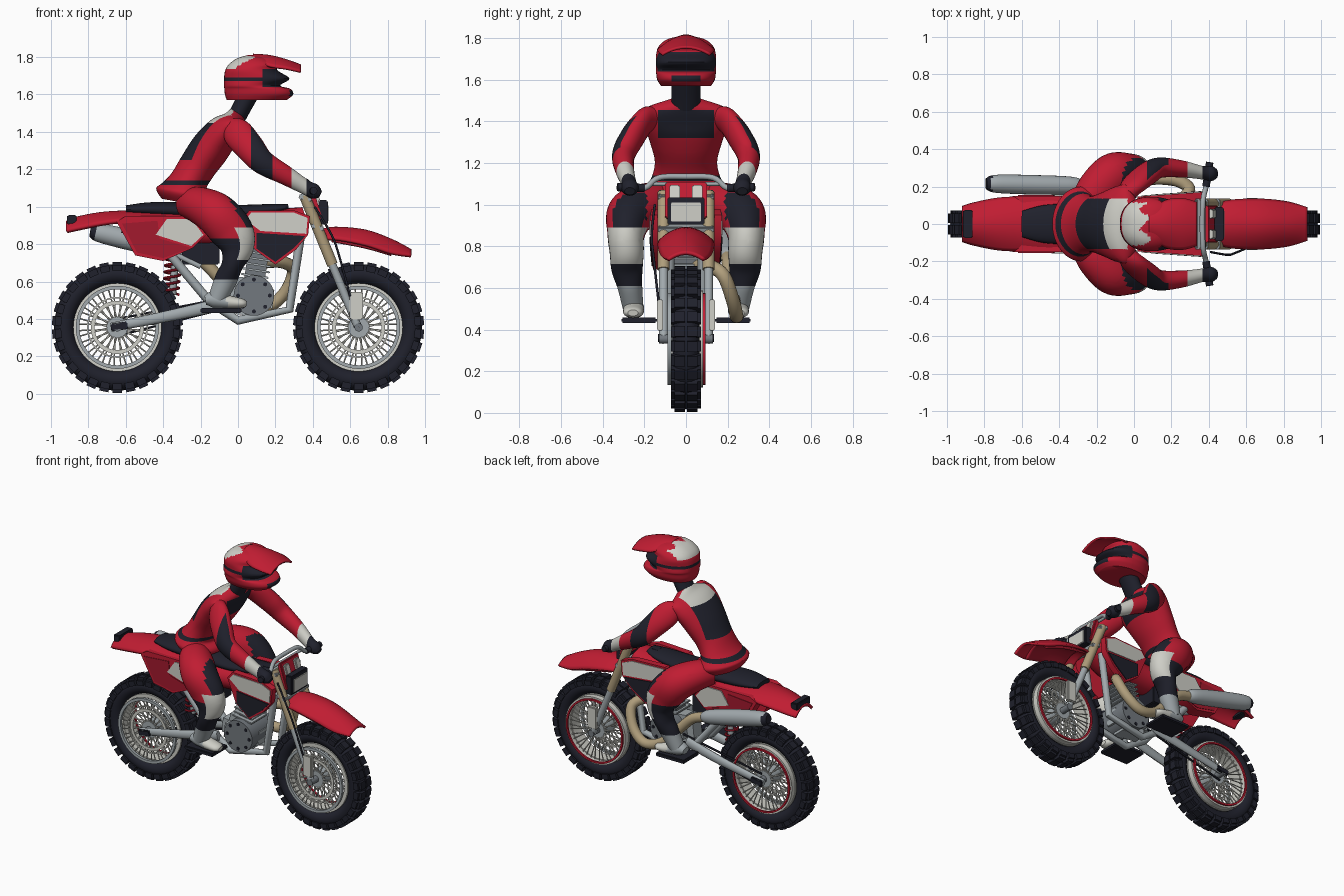
import bpy, bmesh, math
from mathutils import Vector, Matrix

if "Cube" in bpy.data.objects:
    bpy.data.objects.remove(bpy.data.objects["Cube"])

def material(name, r, g, b):
    m = bpy.data.materials.new(name)
    m.use_nodes = True
    m.diffuse_color = (r, g, b, 1)
    m.node_tree.nodes["Principled BSDF"].inputs["Base Color"].default_value = (r, g, b, 1)
    return m

RED, DEEP = material("red", .53, .012, .032), material("deep red", .36, .01, .026)
BLACK, WHITE = material("black", .014, .015, .025), material("warm white", .62, .62, .57)
STEEL, DARK = material("steel", .36, .4, .42), material("dark steel", .17, .19, .21)
GOLD = material("gold", .43, .34, .2)
SIDES = ((-1, "near"), (1, "far"))

def finish(name, bm, mats, rule=None, cuts=()):
    """Split along colour borders, colour faces by rule, shade and link."""
    for axis, value in cuts:
        normal = Vector([float(axis == a) for a in "xyz"])
        bmesh.ops.bisect_plane(bm, geom=bm.verts[:] + bm.edges[:] + bm.faces[:], plane_co=normal * value, plane_no=normal)
    bmesh.ops.recalc_face_normals(bm, faces=bm.faces[:])
    bm.normal_update()
    for f in bm.faces if rule else ():
        f.material_index = int(rule(f.calc_center_median(), f.normal))
    me = bpy.data.meshes.new(name)
    bm.to_mesh(me)
    bm.free()
    for m in mats:
        me.materials.append(m)
    ob = bpy.data.objects.new(name, me)
    bpy.context.collection.objects.link(ob)
    bpy.ops.object.select_all(action='DESELECT')
    bpy.context.view_layer.objects.active = ob
    ob.select_set(True)
    bpy.ops.object.shade_smooth_by_angle(angle=math.radians(40))
    return ob

def spline(pts, k):
    out = []
    for i in range(len(pts) - 1):
        quad = [pts[max(i - 1, 0)], pts[i], pts[i + 1], pts[min(i + 2, len(pts) - 1)]]
        for t in (j / k for j in range(k)):
            out.append([b + .5 * t * (c - a + t * (2*a - 5*b + 4*c - d + t * (3*(b - c) + d - a)))
                        for a, b, c, d in zip(*quad)])
    return out + [list(pts[-1])]

def skin(bm, rings, closed=True, caps=False):
    rows = [[bm.verts.new(p) for p in r] for r in rings]
    n = len(rows[0])
    for a, b in zip(rows, rows[1:]):
        for i in range(n if closed else n - 1):
            bm.faces.new((a[i], a[(i + 1) % n], b[(i + 1) % n], b[i]))
    for row in (rows[0], rows[-1]) if caps else ():
        bm.faces.new(row)

def angles(n):
    return [math.tau * i / n for i in range(n)]

def sweep(name, pts, mats, rule=None, n=24, k=5, ref=(0, 1, 0), cuts=()):
    """Elliptical tube; each point is x, y, z, radius along ref, other radius."""
    P, ref, rings = spline(pts, k), Vector(ref), []
    for i, p in enumerate(P):
        t = (Vector(P[min(i + 1, len(P) - 1)][:3]) - Vector(P[max(i - 1, 0)][:3])).normalized()
        side = (ref - t * t.dot(ref)).normalized()
        rings.append([Vector(p[:3]) + side * p[3] * math.cos(a) + t.cross(side) * p[4] * math.sin(a) for a in angles(n)])
    bm = bmesh.new()
    skin(bm, rings, caps=True)
    return finish(name, bm, mats, rule, cuts)

def pipe(name, pts, r, mat, k=5, n=12, ref=(0, 1, 0)):
    return sweep(name, [(*p, r, r) for p in pts], [mat], None, n, k, ref)

def lathe(name, profile, cx, cz, mat, n=64):
    """Closed (radius, y) profile turned about a cross axle."""
    bm = bmesh.new()
    rings = [[(cx + r * math.cos(a), y, cz + r * math.sin(a)) for r, y in profile] for a in angles(n)]
    skin(bm, rings + rings[:1])
    bmesh.ops.remove_doubles(bm, verts=bm.verts[:], dist=1e-5)
    finish(name, bm, [mat])

def band(name, r0, r1, y0, y1, cx, cz, mat, n=64):
    lathe(name, [(r0, y0), (r1, y0), (r1, y1), (r0, y1)], cx, cz, mat, n)

def box(name, c, size, mat, tilt=0, bevel=.006):
    bm = bmesh.new()
    M = Matrix.Translation(c) @ Matrix.Rotation(tilt, 4, 'Y') @ Matrix.Diagonal((*size, 1))
    bmesh.ops.create_cube(bm, size=1, matrix=M)
    bmesh.ops.bevel(bm, geom=bm.edges[:], offset=bevel, segments=2, affect='EDGES')
    finish(name, bm, [mat])

def plate(name, pts, y0, y1, mat, lean=0):
    bm = bmesh.new()
    skin(bm, [[(x, y + math.copysign(lean, y) * x, z) for x, z in pts] for y in (y0, y1)], caps=True)
    finish(name, bm, [mat])

def arch(name, stations, mat, thick=.012):
    """Curved guard; stations are x, z, half width, edge drop."""
    bm = bmesh.new()
    us = [i / 8 - 1 for i in range(17)]
    skin(bm, [[(x, w * u, z - d * u * u) for u in us] for x, z, w, d in spline(stations, 5)], False)
    mod = finish(name, bm, [mat]).modifiers.new("thickness", 'SOLIDIFY')
    mod.thickness, mod.offset = thick, 0

# Wheels
Z = .355
for tag, cx in (("rear", -.645), ("front", .645)):
    lathe(tag + "_tyre", [(.283 + .055 * math.cos(a), .066 * math.sin(a)) for a in angles(16)], cx, Z, BLACK)
    bm, spokes = bmesh.new(), bmesh.new()
    for a in angles(30):
        turn = Matrix.Translation((cx, 0, Z)) @ Matrix.Rotation(a, 4, 'Y')
        for y, r, w in ((-.06, .317, .022), (-.03, .333, .05), (.03, .333, .05), (.06, .317, .022)):
            M = turn @ Matrix.Translation((0, y, r)) @ Matrix.Diagonal((.05, w, .034, 1))
            bmesh.ops.create_cube(bm, size=1, matrix=M)
    finish(tag + "_tread_knobs", bm, [BLACK])
    for s, twist in ((-1, -.25), (1, .25), (-1, .25), (1, -.25)):
        for a in angles(20):
            p = Vector((math.cos(a + twist) * .05, s * .055, math.sin(a + twist) * .05))
            q = Vector((math.cos(a + twist / 3) * .21, s * .06, math.sin(a + twist / 3) * .21))
            M = Matrix.Translation((p + q) / 2 + Vector((cx, 0, Z))) @ (q - p).to_track_quat('Z', 'Y').to_matrix().to_4x4()
            bmesh.ops.create_cone(spokes, segments=6, radius1=.004, radius2=.004, depth=(q - p).length, matrix=M)
    finish(tag + "_spokes", spokes, [WHITE])
    for part, r0, r1, y0, y1, m in (
            ("rim", .21, .236, -.045, .045, WHITE), ("near_ring", .203, .222, -.088, -.07, STEEL),
            ("far_ring", .208, .22, .082, .094, RED), ("far_flange", .216, .232, .045, .082, WHITE),
            ("inner_ring", .155, .163, -.066, -.056, WHITE), ("brake_disc", .122, .142, -.066, -.06, WHITE),
            ("hub", .008, .055, -.06, .06, STEEL), ("axle", .001, .022, -.13, .13, DARK)):
        band(tag + "_" + part, r0, r1, y0, y1, cx, Z, m)

# Bodywork
sweep("body_core", [(-.62, 0, .9, .1, .04), (-.3, 0, .87, .115, .08), (0, 0, .88, .11, .09),
                    (.2, 0, .9, .13, .09), (.36, 0, .95, .09, .05)], [RED])
sweep("seat", [(-.6, 0, .985, .07, .022), (-.45, 0, .985, .105, .04), (-.2, 0, .975, .1, .045),
               (0, 0, .97, .1, .04), (.18, 0, .985, .08, .03), (.27, 0, 1, .05, .015)], [BLACK])
arch("rear_fender", [(-.915, .915, .09, .05), (-.85, .94, .11, .06), (-.7, .965, .138, .055),
                     (-.5, .97, .14, .04), (-.3, .96, .14, .03)], RED, .02)
box("tail_lamp", (-.888, 0, .93), (.05, .15, .05), BLACK)
box("tank_cap", (.23, 0, 1.0), (.06, .06, .03), BLACK)
arch("front_fender", [(.43, .87, .1, .05), (.52, .885, .125, .06), (.68, .87, .13, .075),
                      (.82, .82, .115, .07), (.925, .765, .085, .03)], RED, .016)
arch("front_fender_underside", [(.5, .865, .11, .05), (.68, .85, .115, .07), (.82, .8, .1, .06)], DEEP)
for s, tag in SIDES:
    plate(tag + "_side_panel", [(-.65, .92), (-.6, .95), (-.25, .95), (-.17, .85), (-.24, .78),
                                (-.4, .71), (-.55, .74)], s * .07, s * .15, RED)
    plate(tag + "_side_panel_inset", [(-.62, .91), (-.43, .925), (-.42, .83), (-.25, .78), (-.4, .725),
                                      (-.54, .755)], s * .149, s * .154, DEEP)
    plate(tag + "_side_panel_patch", [(-.38, .935), (-.25, .935), (-.185, .85), (-.25, .79), (-.44, .85)],
          s * .149, s * .157, WHITE)
    plate(tag + "_shroud", [(.02, .93), (.06, .98), (.3, .98), (.385, .95), (.375, .85), (.31, .77),
                            (.2, .69), (.09, .77)], s * .1, s * .145, RED, .07)
    plate(tag + "_shroud_light_patch", [(.04, .93), (.07, .968), (.3, .968), (.372, .94), (.365, .855), (.12, .87)],
          s * .144, s * .15, WHITE, .07)
    plate(tag + "_shroud_dark_patch", [(.1, .86), (.36, .843), (.3, .78), (.2, .705), (.1, .775)],
          s * .144, s * .151, BLACK, .07)

# Front end
for s, tag in SIDES:
    y = s * .108
    pipe(tag + "_fork_upper", [(.355, y, 1.06), (.505, y, .69)], .029, GOLD, 1, 16)
    pipe(tag + "_fork_lower", [(.5, y, .7), (.64, y, .36)], .022, STEEL, 1, 16)
    box(tag + "_fork_guard", (.632, s * .125, .47), (.07, .03, .15), WHITE)
    pipe(tag + "_grip", [(.385, s * .2, 1.08), (.405, s * .33, 1.085)], .02, BLACK, 1, ref=(0, 0, 1))
for z, x in ((1.045, .36), (.89, .425)):
    box("fork_clamp", (x, 0, z), (.07, .27, .03), STEEL, .38)
pipe("handlebar", [(.4, -.3, 1.085), (.385, -.2, 1.08), (.37, -.13, 1.13), (.365, 0, 1.135),
                   (.37, .13, 1.13), (.385, .2, 1.08), (.4, .3, 1.085)], .014, STEEL, ref=(0, 0, 1))
pipe("handlebar_brace", [(.375, -.17, 1.1), (.375, .17, 1.1)], .01, STEEL, 1, ref=(0, 0, 1))
pipe("brake_cable", [(.41, -.15, 1.0), (.5, -.165, .85), (.54, -.155, .74), (.6, -.13, .52)], .006, BLACK)
box("number_plate", (.41, 0, 1.02), (.03, .2, .18), RED, -.3)
for s, tag in SIDES:
    box(tag + "_number_plate_patch", (.418, s * .055, 1.06), (.025, .05, .07), WHITE, -.3)
box("headlamp", (.455, 0, .97), (.05, .18, .13), BLACK)
box("headlamp_lens", (.48, 0, .965), (.009, .145, .09), WHITE, 0, .003)

# Frame, engine, suspension
for s, tag in SIDES:
    y = s * .08
    pipe(tag + "_frame", [(.34, y, .88), (.275, y, .45), (0, y, .392), (-.15, y, .49), (-.36, y, .74)], .024, STEEL, 1)
    sweep(tag + "_swingarm", [(-.08, s * .1, .48, .02, .035), (-.35, s * .11, .42, .02, .03),
                              (-.68, s * .11, .355, .016, .024)], [STEEL], n=12)
    box(tag + "_axle_block", (-.635, s * .125, .36), (.09, .02, .04), BLACK, -.15)
    pipe(tag + "_subframe", [(-.2, s * .07, .68), (-.6, s * .07, .87)], .014, STEEL, 1)
    box(tag + "_foot_peg", (-.09, s * .225, .445), (.22, .17, .026), BLACK)
box("crankcase", (.05, 0, .52), (.28, .19, .2), STEEL, .1, .05)
band("engine_cover", .001, .108, -.12, .12, .085, .525, DARK)
bm = bmesh.new()
for a in angles(8):
    M = Matrix.Translation((.085 + .085 * math.cos(a), 0, .525 + .085 * math.sin(a))) @ Matrix.Rotation(math.pi/2, 4, 'X')
    bmesh.ops.create_cone(bm, cap_ends=True, segments=8, radius1=.011, radius2=.011, depth=.25, matrix=M)
finish("engine_bolts", bm, [BLACK])
box("cylinder", (.1, 0, .69), (.11, .11, .18), DARK, .15)
for i in range(5):
    box("cooling_fin", (.09 + .006 * i, 0, .63 + .03 * i), (.15, .17, .011), STEEL, .15, .003)
box("airbox", (-.2, 0, .76), (.2, .15, .14), BLACK)
pipe("shock_body", [(-.35, 0, .53), (-.33, 0, .8)], .02, STEEL, 1)
helix = [(-.36 + .0004 * i + .042 * math.cos(i), .042 * math.sin(i), .53 + .0055 * i) for i in range(38)]
pipe("shock_spring", helix, .007, RED, 3, 8, (0, 0, 1))
for dz in (-.045, .045):
    pipe("chain", [(-.645, .085, Z + dz), (-.04, .085, .49 + dz * .6)], .007, BLACK, 1, 6)
pipe("exhaust_header", [(.12, .04, .7), (.23, .11, .705), (.295, .18, .66), (.25, .225, .54), (.15, .243, .465),
                        (.02, .235, .5), (-.1, .215, .62), (-.2, .205, .715), (-.32, .2, .755)], .033, GOLD, n=16)
sweep("silencer", [(-.27, .2, .745, .025, .025), (-.33, .205, .76, .047, .047), (-.55, .21, .815, .052, .055),
                   (-.74, .215, .86, .048, .05), (-.79, .215, .87, .03, .03)], [STEEL, BLACK], lambda c, n: c.x < -.76)

# Rider torso
def torso_rule(c, n):
    front, back = n.x > .25 and 1.32 < c.z < 1.455, n.x < -.2 and 1.25 < c.z < 1.447
    if 1.115 < c.z < 1.14 and c.x < -.1 or abs(c.y) < .135 and (front or back):
        return 1
    return 2 if c.z > 1.447 and abs(c.y) < .135 and n.x < .1 else 0

sweep("torso", [(-.29, 0, 1.02, .16, .12), (-.28, 0, 1.07, .2, .16), (-.265, 0, 1.13, .165, .105),
                (-.22, 0, 1.21, .15, .1), (-.15, 0, 1.31, .175, .105), (-.08, 0, 1.4, .205, .092),
                (-.03, 0, 1.455, .2, .062), (0, 0, 1.5, .07, .045)], [RED, BLACK, WHITE], torso_rule, 48, 7,
      cuts=[("y", -.135), ("y", .135)] + [("z", z) for z in (1.115, 1.14, 1.25, 1.32, 1.447, 1.455)])
sweep("neck", [(-.01, 0, 1.475, .07, .05), (.02, 0, 1.53, .07, .05), (.06, 0, 1.61, .07, .055)], [BLACK])

# Rider limbs
def leg_rule(c, n):
    if c.z < .715:
        return 3 if c.z < .61 else 1
    if c.z < .89 and n.x > .2:
        return 2
    return c.z < .83 or .89 < c.z < 1.06 and n.x > .5 and abs(c.y) > .19

for s, tag in SIDES:
    def arm_rule(c, n):
        if c.x > .285:
            return 1 if c.x > .365 else 2
        return .07 < c.x < .185 and n.y * s > .2
    sweep(tag + "_arm", [(-.04, s * .16, 1.425, .045, .055), (-.005, s * .205, 1.395, .05, .08),
                         (.06, s * .26, 1.32, .058, .078), (.13, s * .3, 1.24, .055, .066),
                         (.25, s * .295, 1.17, .046, .052), (.36, s * .275, 1.105, .036, .04),
                         (.41, s * .27, 1.08, .042, .04), (.44, s * .27, 1.065, .025, .02)],
          [RED, BLACK, WHITE], arm_rule, 24, 7, cuts=[("x", x) for x in (.07, .185, .285, .365)])
    sweep(tag + "_leg", [(-.27, s * .1, 1.02, .08, .08), (-.2, s * .18, 1.005, .11, .1),
                         (-.11, s * .265, .955, .115, .115), (-.03, s * .288, .86, .09, .115),
                         (-.008, s * .285, .775, .082, .092), (-.03, s * .283, .69, .075, .058),
                         (-.065, s * .27, .61, .06, .06), (-.11, s * .255, .51, .05, .05)],
          [RED, BLACK, WHITE, STEEL], leg_rule, 32, 7, cuts=[("z", z) for z in (.61, .715, .83, .89, 1.06)])
    sweep(tag + "_boot", [(-.175, s * .25, .5, .035, .025), (-.13, s * .25, .505, .048, .045),
                          (-.05, s * .252, .49, .05, .036), (.02, s * .255, .483, .045, .026),
                          (.045, s * .255, .48, .025, .015)], [STEEL, WHITE], lambda c, n: c.x > -.06)

# Helmet: stacked rings of z, back x, front x, half width
def helmet_rule(c, n):
    vent = c.x > .22 and 1.592 < c.z < 1.622 and abs(c.y) < .07
    if vent or c.x > .13 and 1.64 < c.z < 1.735 or 1.672 < c.z < 1.692:
        return 1
    return 2 if c.z > 1.735 and c.x < .06 + .03 * math.sin(c.y * 60) and abs(c.y) < .115 else 0

rings = []
for z, b, f, w in spline([(1.57, -.06, .26, .12), (1.6, -.07, .295, .138), (1.63, -.073, .28, .143),
                          (1.648, -.075, .225, .144), (1.685, -.075, .275, .145), (1.73, -.068, .21, .142),
                          (1.765, -.045, .215, .128), (1.795, 0, .16, .09), (1.812, .06, .1, .02)], 6):
    rings.append([((b + f) / 2 + (f - b) / 2 * math.cos(a), w * math.copysign(abs(math.sin(a)) ** .8, math.sin(a)), z)
                  for a in angles(48)])
bm = bmesh.new()
skin(bm, rings, caps=True)
finish("helmet", bm, [RED, BLACK, WHITE], helmet_rule,
       [("x", .13), ("y", -.07), ("y", .07)] + [("z", z) for z in (1.592, 1.622, 1.64, 1.672, 1.692, 1.735)])
arch("helmet_peak", [(.08, 1.812, .07, .03), (.17, 1.805, .125, .055), (.26, 1.782, .135, .045),
                     (.335, 1.755, .115, .035)], RED)
